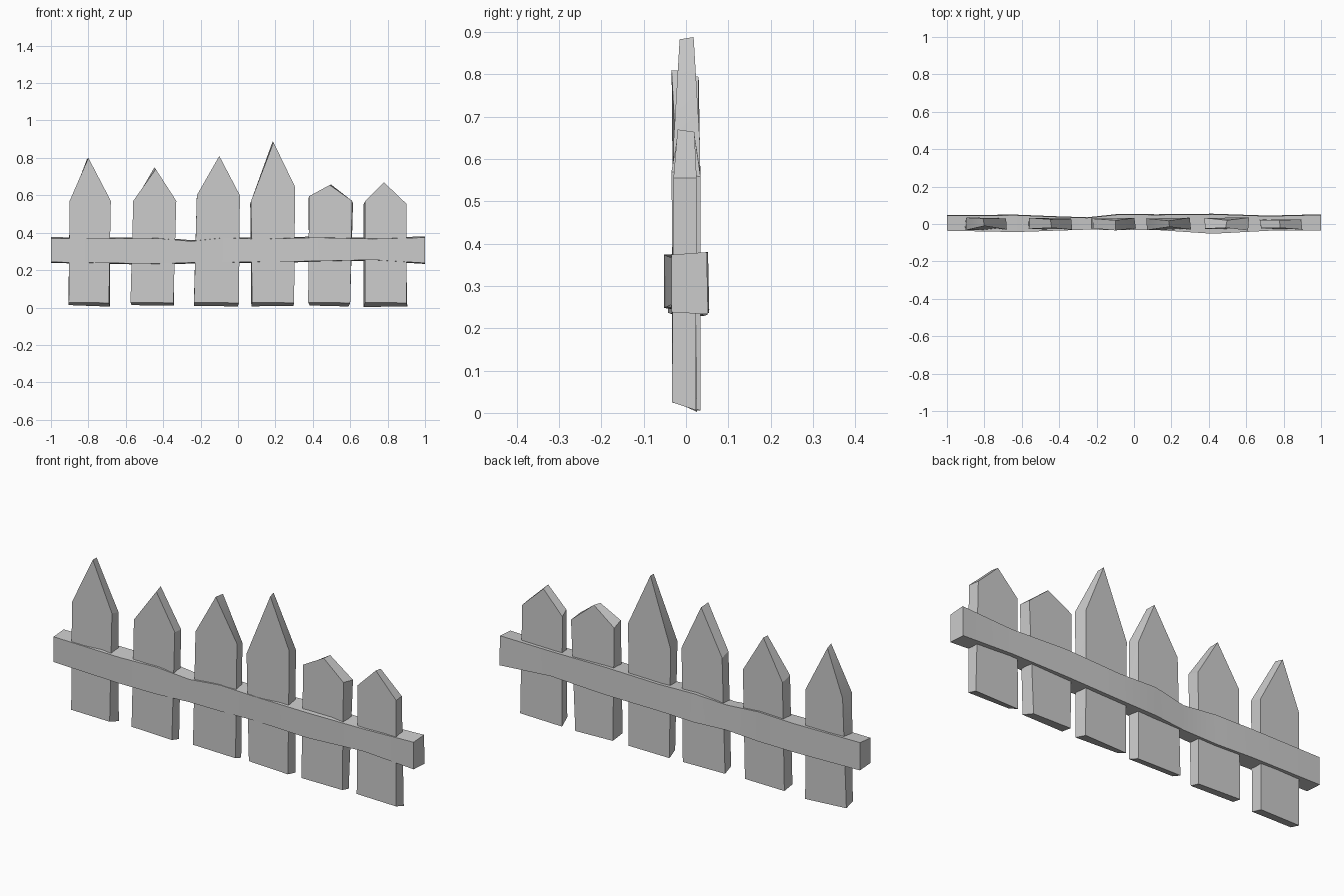
import bpy, bmesh, random

if "Cube" in bpy.data.objects:
    bpy.data.objects.remove(bpy.data.objects["Cube"])

random.seed(4)


def finish(name, bm):
    bmesh.ops.recalc_face_normals(bm, faces=bm.faces)
    me = bpy.data.meshes.new(name)
    bm.to_mesh(me)
    bm.free()
    ob = bpy.data.objects.new(name, me)
    bpy.context.collection.objects.link(ob)
    bpy.ops.object.select_all(action='DESELECT')
    bpy.context.view_layer.objects.active = ob
    ob.select_set(True)
    bpy.ops.object.shade_smooth_by_angle(angle=0.5)
    return ob


def loft(name, rings):
    # Join equal-length closed rings and cap both ends
    bm = bmesh.new()
    vs = [[bm.verts.new(p) for p in r] for r in rings]
    n = len(rings[0])
    for a, b in zip(vs, vs[1:]):
        for i in range(n):
            j = (i + 1) % n
            bm.faces.new((a[i], a[j], b[j], b[i]))
    bm.faces.new(vs[0])
    bm.faces.new(vs[-1])
    return finish(name, bm)


# Pickets: bottom left/right x, shoulder left/right (x, z), tip (x, z), tip y front/back
pickets = [
    (-.905, -.69, -.90, .57, -.68, .57, -.80, .81, -.01, .03),
    (-.575, -.345, -.56, .57, -.33, .57, -.44, .75, -.02, .025),
    (-.235, .005, -.22, .60, .01, .60, -.10, .82, -.034, .02),
    (.075, .30, .07, .57, .305, .645, .19, .893, -.015, .018),
    (.375, .60, .38, .595, .61, .57, .49, .665, -.02, .02),
    (.68, .90, .68, .57, .90, .555, .78, .68, -.02, .02),
]
for k, (bl, br, lx, lz, rx, rz, tx, tz, yf, yb) in enumerate(pickets):
    front = [(bl, .027), (br, .025), (rx, rz), (tx, tz - .01), (lx, lz)]
    back = [(bl, .008), (br, .008), (rx, rz), (tx, tz), (lx, lz)]
    rings = []
    for prof, side, ty in ((front, -1, yf), (back, 1, yb)):
        ring = []
        for i, (x, z) in enumerate(prof):
            y = ty if i == 3 else side * .028 + random.uniform(-.007, .007)
            if side > 0:
                x += random.uniform(-.009, .009)
                z += random.uniform(-.006, .006) if i < 2 else random.uniform(-.02, .0)
            ring.append((x, y, z))
        rings.append(ring)
    loft(f"picket_{k + 1}", rings)

# Wavy rail: x, front y, back y, bottom z, top z
rail = [
    (-1.0, -.036, .048, .243, .376),
    (-.63, -.043, .050, .237, .374),
    (-.43, -.036, .042, .234, .376),
    (-.25, -.030, .036, .240, .360),
    (-.08, -.032, .054, .241, .378),
    (.12, -.032, .052, .245, .372),
    (.42, -.052, .055, .248, .380),
    (.72, -.036, .045, .255, .373),
    (1.0, -.034, .052, .238, .380),
]
loft("rail", [[(x, f, b), (x, k, b - .005), (x, k - .003, t), (x, f, t - .006)]
              for x, f, k, b, t in rail])
